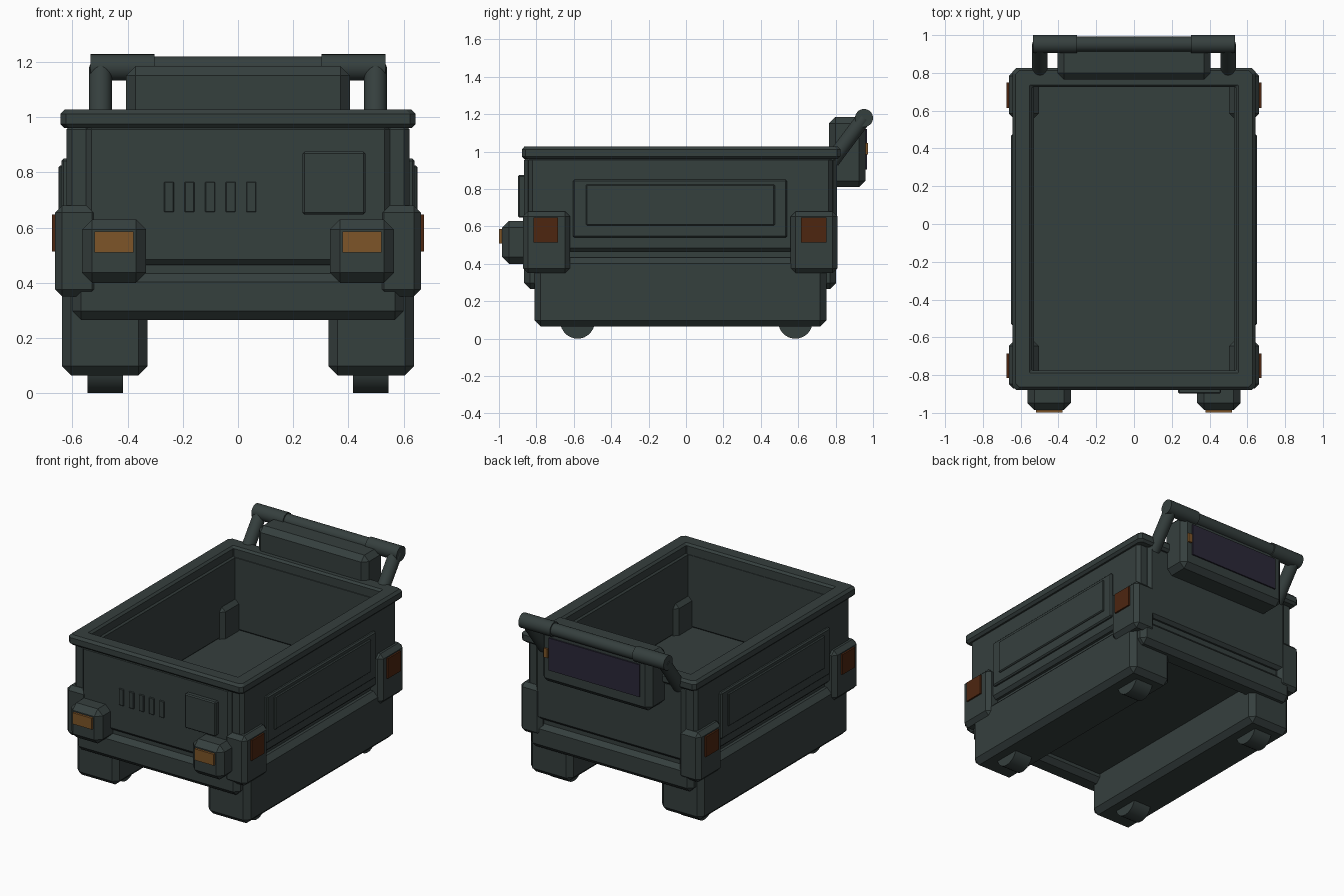
import bpy, bmesh, math
from mathutils import Vector

if "Cube" in bpy.data.objects:
    bpy.data.objects.remove(bpy.data.objects["Cube"])


def material(name, rgb):
    m = bpy.data.materials.new(name)
    m.diffuse_color = (*rgb, 1)
    m.use_nodes = True
    m.node_tree.nodes["Principled BSDF"].inputs["Base Color"].default_value = m.diffuse_color
    return m


BODY = material("dark grey green", (0.036, 0.050, 0.048))
AMBER = material("amber", (0.205, 0.089, 0.021))
BROWN = material("dark orange brown", (0.075, 0.019, 0.005))
SCREEN = material("dark violet", (0.024, 0.021, 0.040))


def finish(name, bm, mat):
    bmesh.ops.recalc_face_normals(bm, faces=bm.faces)
    me = bpy.data.meshes.new(name)
    bm.to_mesh(me)
    bm.free()
    me.materials.append(mat)
    ob = bpy.data.objects.new(name, me)
    bpy.context.collection.objects.link(ob)
    return ob


def box(name, x, y, z, bevel=0.0, mat=BODY):
    """Box from (min, max) ranges with a flat chamfer."""
    bm = bmesh.new()
    bmesh.ops.create_cube(bm, size=1)
    for v in bm.verts:
        v.co = [r[0] if c < 0 else r[1] for c, r in zip(v.co, (x, y, z))]
    if bevel:
        bmesh.ops.bevel(bm, geom=bm.edges[:], offset=bevel, segments=1,
                        affect='EDGES', profile=0.5)
    return finish(name, bm, mat)


def rod(name, a, b, r, sides=32):
    """Smooth cylinder between two points."""
    a, b = Vector(a), Vector(b)
    bm = bmesh.new()
    bmesh.ops.create_cone(bm, cap_ends=True, segments=sides, radius1=r,
                          radius2=r, depth=(b - a).length)
    rot = (b - a).to_track_quat('Z', 'Y')
    for v in bm.verts:
        v.co = rot @ v.co + (a + b) / 2
    for f in bm.faces:
        f.smooth = len(f.verts) == 4
    return finish(name, bm, BODY)


def frame(name, x, y, profile, cut):
    """Closed ring with chamfered corners; profile is (inset, z) points."""
    bm = bmesh.new()
    loops = []
    for inset, z in profile:
        x0, x1, y0, y1 = x[0] + inset, x[1] - inset, y[0] + inset, y[1] - inset
        c = cut if inset < 0.05 else 0.004
        pts = [(x0 + c, y0), (x1 - c, y0), (x1, y0 + c), (x1, y1 - c),
               (x1 - c, y1), (x0 + c, y1), (x0, y1 - c), (x0, y0 + c)]
        loops.append([bm.verts.new((px, py, z)) for px, py in pts])
    for i, a in enumerate(loops):
        b = loops[(i + 1) % len(loops)]
        for k in range(8):
            n = (k + 1) % 8
            bm.faces.new((a[k], a[n], b[n], b[k]))
    return finish(name, bm, BODY)


# Open tub: rim, end walls and floor
frame("rim", (-0.643, 0.643), (-0.878, 0.827),
      [(0.015, 0.96), (0, 0.975), (0, 1.012), (0.015, 1.028),
       (0.09, 1.028), (0.103, 1.015), (0.103, 0.96)], 0.02)
box("front_wall", (-0.55, 0.55), (-0.866, -0.78), (0.465, 0.975), 0.02)
box("rear_wall", (-0.55, 0.55), (0.727, 0.807), (0.465, 0.975), 0.02)
box("tub_floor", (-0.56, 0.56), (-0.83, 0.77), (0.43, 0.475))
box("chassis", (-0.585, 0.585), (-0.835, 0.775), (0.32, 0.468))

# Bumpers below the end walls
box("front_bumper", (-0.6, 0.6), (-0.865, -0.72), (0.265, 0.435), 0.032)
box("rear_bumper", (-0.6, 0.6), (0.66, 0.803), (0.265, 0.435), 0.032)

# Parts on both sides
for s, side in ((-1, "left"), (1, "right")):
    def span(a, b):
        return tuple(sorted((s * a, s * b)))

    box(side + "_wall", span(0.53, 0.622), (-0.842, 0.783), (0.465, 0.975), 0.02)
    box(side + "_outer_panel", span(0.6, 0.64), (-0.605, 0.54), (0.54, 0.85), 0.008)
    box(side + "_inner_panel", span(0.6, 0.65), (-0.535, 0.475), (0.605, 0.825), 0.006)
    box(side + "_skid", span(0.327, 0.638), (-0.81, 0.75), (0.065, 0.435), 0.033)

    # Corner guards with marker lights
    for end, y, ly in (("front", (-0.872, -0.62), (-0.815, -0.685)),
                       ("rear", (0.56, 0.81), (0.615, 0.75))):
        box(f"{side}_{end}_corner_guard", span(0.503, 0.663), y, (0.35, 0.68), 0.026)
        box(f"{side}_{end}_marker_light", span(0.655, 0.674), ly, (0.513, 0.647), 0, BROWN)

    # Half hidden wheels
    for end, y in (("front", -0.58), ("rear", 0.585)):
        rod(f"{side}_{end}_wheel", (s * 0.416, y, 0.092), (s * 0.546, y, 0.092), 0.092)

    # Headlights
    box(side + "_headlight_housing", span(0.333, 0.565), (-0.984, -0.8), (0.4, 0.63), 0.037)
    box(side + "_headlight", span(0.378, 0.52), (-0.999, -0.98), (0.51, 0.585), 0, AMBER)

    # Push handle arm and grip
    rod(side + "_handle_arm", (s * 0.498, 0.952, 1.18), (s * 0.498, 0.78, 0.95), 0.041)
    rod(side + "_handle_grip", (s * 0.303, 0.952, 1.18), (s * 0.535, 0.952, 1.18), 0.048)

rod("handle_bar", (-0.32, 0.952, 1.18), (0.32, 0.952, 1.18), 0.04)

# Vents and hatch on the front wall
for i in range(5):
    cx = -0.25 + i * 0.0745
    box(f"vent_{i + 1}", (cx - 0.018, cx + 0.018), (-0.874, -0.85), (0.656, 0.766), 0.003)
box("front_hatch", (0.234, 0.461), (-0.898, -0.85), (0.647, 0.875), 0.007)

# Control console on the rear
box("console", (-0.405, 0.405), (0.765, 0.96), (0.81, 1.185), 0.034)
box("console_screen", (-0.335, 0.335), (0.955, 0.969), (0.905, 1.12), 0, SCREEN)
box("console_lamp", (0.342, 0.37), (0.955, 0.972), (0.985, 1.045), 0, AMBER)
